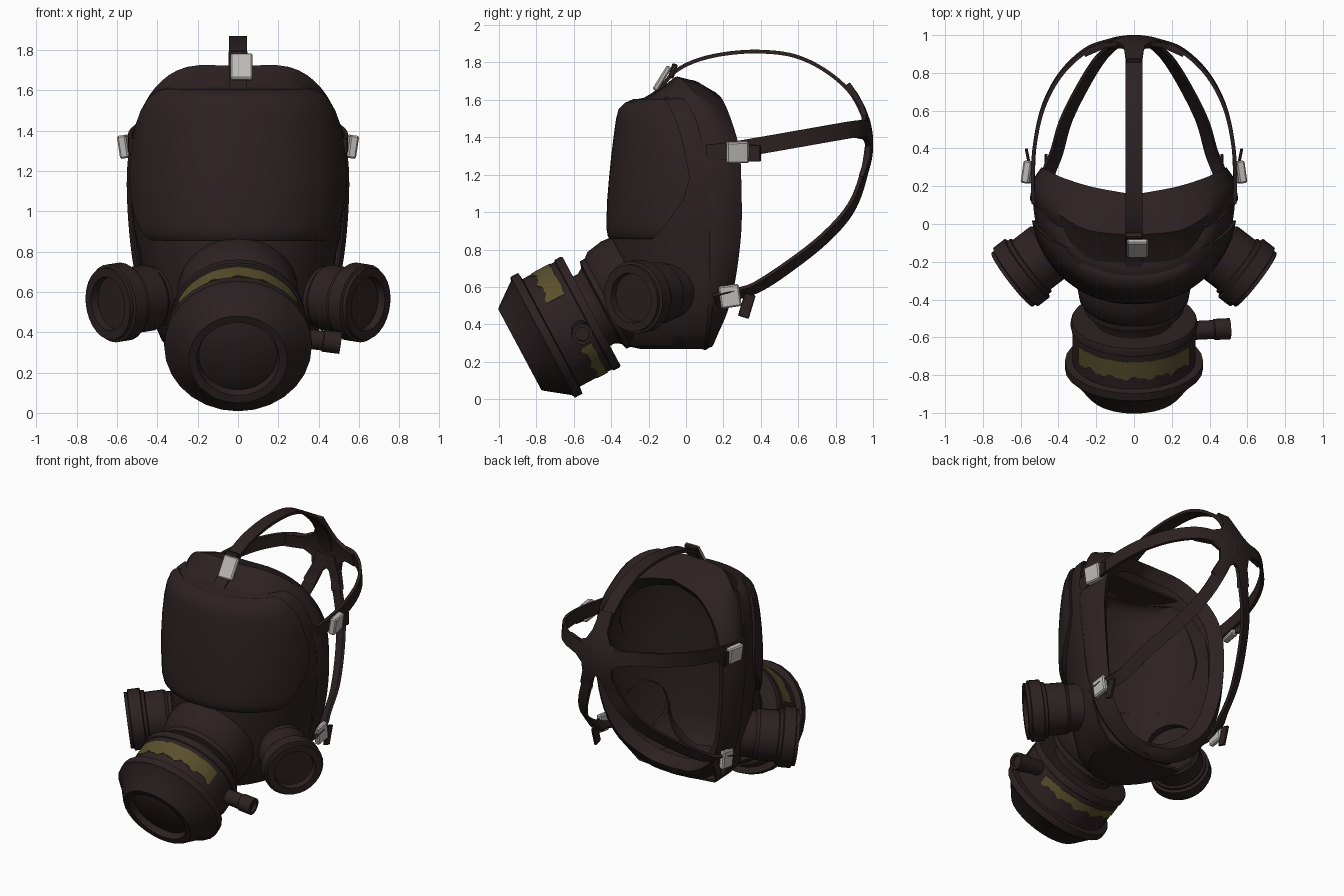
import bpy, bmesh, math
from mathutils import Vector, Matrix

if "Cube" in bpy.data.objects:
    bpy.data.objects.remove(bpy.data.objects["Cube"])


def material(name, rgb):
    m = bpy.data.materials.new(name)
    m.diffuse_color = (*rgb, 1)
    m.use_nodes = True
    m.node_tree.nodes["Principled BSDF"].inputs["Base Color"].default_value = m.diffuse_color
    return m


RUBBER = material("dark brown rubber", (0.026, 0.0152, 0.0155))
YELLOW = material("worn yellow", (0.10, 0.08, 0.025))
STEEL = material("buckle steel", (0.50, 0.48, 0.465))


def finish(name, bm, mat, thick=0, angle=35, bevel=0):
    bmesh.ops.recalc_face_normals(bm, faces=bm.faces)
    me = bpy.data.meshes.new(name)
    bm.to_mesh(me)
    bm.free()
    me.materials.append(mat)
    ob = bpy.data.objects.new(name, me)
    bpy.context.collection.objects.link(ob)
    bpy.ops.object.select_all(action="DESELECT")
    ob.select_set(True)
    bpy.context.view_layer.objects.active = ob
    if thick:
        s = ob.modifiers.new("thickness", "SOLIDIFY")
        s.thickness, s.offset = thick, 0
        bpy.ops.object.modifier_apply(modifier=s.name)
    if bevel:
        b = ob.modifiers.new("bevel", "BEVEL")
        b.width = bevel
        bpy.ops.object.modifier_apply(modifier=b.name)
    bpy.ops.object.shade_smooth_by_angle(angle=math.radians(angle))
    return ob


def loft(name, rows, mat, closed=False, caps=(), **kw):
    bm = bmesh.new()
    vs = [[bm.verts.new(p) for p in r] for r in rows]
    n = len(rows[0])
    for a, b in zip(vs, vs[1:]):
        for i in range(n if closed else n - 1):
            j = (i + 1) % n
            bm.faces.new((a[i], a[j], b[j], b[i]))
    for end in caps:
        bm.faces.new(vs[end])
    return finish(name, bm, mat, **kw)


def curve(pts, steps=5):
    """Smooth path through the points."""
    p = [Vector(q) for q in pts]
    p = [2 * p[0] - p[1]] + p + [2 * p[-1] - p[-2]]
    out = []
    for a, b, c, d in zip(p, p[1:], p[2:], p[3:]):
        for k in range(steps):
            t = k / steps
            out.append(0.5 * (2 * b + (c - a) * t + (2 * a - 5 * b + 4 * c - d) * t * t
                              + (3 * b - a - 3 * c + d) * t ** 3))
    return out + [p[-2]]


def lathe(name, profile, origin, axis, mat=RUBBER, n=28, caps=(-1,)):
    """Revolve (radius, distance) pairs around an axis."""
    rot = Vector(axis).to_track_quat("Z", "Y")
    rows = [[Vector(origin) + rot @ Vector((r * math.cos(6.28319 * i / n), r * math.sin(6.28319 * i / n), d))
             for i in range(n)] for r, d in profile]
    return loft(name, rows, mat, closed=True, caps=caps)


def arc(z, w, f, b, e=1.0, limit=9, n=36):
    """Horizontal slice of the face shell, cut off behind y = limit."""
    s = max(0.0, min(1.0, (limit - b) / (f - b)))
    t0 = math.asin(s ** (1 / e))
    out = []
    for i in range(n + 1):
        t = t0 + (math.pi - 2 * t0) * i / n
        c = math.cos(t)
        out.append((math.copysign(abs(c) ** e, c) * w, b + (f - b) * max(0, math.sin(t)) ** e, z))
    return out


# Face shell, open at the back: z, half width, front y, back y
body = [(.275, .17, -.24, .09), (.29, .29, -.31, .10), (.36, .37, -.36, .11), (.50, .43, -.37, .12),
        (.66, .465, -.39, .13), (.80, .48, -.395, .13), (.90, .505, -.39, .13), (1.05, .52, -.385, .12),
        (1.2, .525, -.375, .11), (1.36, .51, -.355, .09), (1.48, .48, -.34, .06), (1.56, .44, -.315, .02),
        (1.595, .40, -.27, -.01), (1.605, .35, -.22, -.02)]
loft("face_shell", [arc(*r) for r in body], RUBBER, caps=(0, -1), thick=.015)

# Raised visor: z, half width, front y, back y, rear limit
visor = [(.86, .485, -.375, .13, -.20), (.855, .515, -.405, .13, -.18), (.87, .53, -.418, .13, -.165),
         (.91, .54, -.425, .13, -.13), (.97, .546, -.425, .13, -.08), (1.07, .548, -.421, .12, -.01),
         (1.18, .547, -.412, .11, .02), (1.3, .54, -.40, .10, .0), (1.42, .522, -.385, .08, -.03),
         (1.50, .495, -.374, .05, -.055), (1.55, .468, -.36, .03, -.08), (1.585, .435, -.325, .01, -.10),
         (1.605, .40, -.28, -.01, -.12), (1.59, .37, -.24, -.01, -.12)]
rows = []
for z, w, f, b, lim in visor:
    r = arc(z, w, f, b, .95, lim)
    tuck = [(x * .92, y - .005, z) for x, y, z in (r[0], r[-1])]
    rows.append(tuck[:1] + r + tuck[1:])
loft("visor", rows, RUBBER, angle=50)

# Sealing flange: front edge, crest and rear edge, top centre to bottom centre
front = [(0, -.22, 1.6), (.25, -.18, 1.6), (.40, -.04, 1.56), (.49, .06, 1.4), (.528, .1, 1.2),
         (.515, .125, .9), (.475, .125, .65), (.385, .115, .45), (.2, .1, .31), (0, .08, .275)]
crest = [(0, -.06, 1.715), (.25, -.03, 1.71), (.405, .06, 1.61), (.505, .12, 1.42), (.54, .15, 1.2),
         (.53, .17, .9), (.49, .17, .65), (.395, .15, .45), (.2, .13, .31), (0, .12, .28)]
rear = [(0, .15, 1.64), (.22, .19, 1.6), (.38, .24, 1.48), (.46, .28, 1.33), (.49, .29, 1.15),
        (.48, .29, .9), (.43, .26, .65), (.34, .22, .48), (.17, .17, .36), (0, .15, .33)]
lip = [(x * .87, y - .06, .95 + (z - .95) * .91) for x, y, z in rear]


def ring(half):
    h = curve(half, 4)
    return h + [Vector((-p.x, p.y, p.z)) for p in reversed(h[1:-1])]


F, C, R, L = (ring(h) for h in (front, crest, rear, lip))
shoulder = [f * .4 + c * .6 + (c - Vector((0, c.y, .95))).normalized() * (.01 if c.z < 1.3 else -.008)
            for f, c in zip(F, C)]
mid = [c * .5 + r * .5 + (c - Vector((0, c.y, .95))).normalized() * .02 for c, r in zip(C, R)]
loft("sealing_flange", [F, shoulder, C, mid, R, L], RUBBER, closed=True, thick=.012, angle=50)

# Main canister and the snout that carries it
AX = Vector((0, -.88, -.47)).normalized()
BASE = Vector((0, -.505, .47))
lathe("snout", [(.30, -.28), (.305, -.22), (.29, -.13), (.265, -.10), (.265, -.07), (.23, -.06),
                (.21, -.03), (.21, .01)], BASE, AX, caps=())
lathe("canister", [(.30, 0), (.33, .0), (.335, .012), (.335, .045), (.326, .05), (.326, .245), (.366, .25), (.366, .295),
                   (.345, .305), (.255, .425), (.245, .435), (.205, .432), (.195, .39),
                   (.14, .41), (.07, .42), (.01, .422)], BASE, AX, caps=(0, -1))
lathe("canister_port", [(.05, 0), (.05, .13), (.056, .135), (.056, .22), (.038, .22), (.038, .2)],
      (.29, -.565, .375), (1, .05, -.13), n=14)

# Worn yellow band on the canister, top and bottom
UP = Vector((0, -.47, .88)).normalized()
for name, sgn, d0, d1 in (("upper_band", 1, .08, .18), ("lower_band", -1, .08, .135)):
    rows = []
    for k in range(43):
        a = math.radians(-63 + 126 * k / 42)
        out = UP * sgn * math.cos(a) + Vector((math.sin(a), 0, 0))
        wave = .010 * math.sin(k * .8) + .006 * math.sin(k * 1.7 + 1)
        rows.append([BASE + out * .3285 + AX * d for d in (d0 + wave * .2, d1 + wave)])
    loft(name, rows, YELLOW, thick=.004)

# Side filters
for s, side in ((1, "right"), (-1, "left")):
    lathe(side + "_filter", [(.15, -.36), (.15, -.27), (.165, -.25), (.165, -.13), (.178, -.125), (.178, -.105),
                             (.195, -.10), (.195, -.025), (.18, -.02), (.18, 0), (.135, 0), (.13, -.04), (.05, -.04)],
          (.645 * s, -.295, .54), (.78 * s, -.6, -.12))

HEAD = Vector((0, .35, 1.1))


def strap(name, pts, width=.08, thick=.02, head=HEAD):
    """Flat band along a path, facing away from the head."""
    path = curve(pts, 6)
    rows = []
    for i, p in enumerate(path):
        t = (path[min(i + 1, len(path) - 1)] - path[max(i - 1, 0)]).normalized()
        w = t.cross(p - head).normalized()
        h = w.cross(t) * thick / 2
        w *= width / 2
        rows.append([p - w - h, p + w - h, p + w + h, p - w + h])
    loft(name, rows, RUBBER, closed=True, caps=(0, -1))


def box(name, loc, size, xdir, up, mat, bevel=.008):
    """Box with its long side along up and its flat side turned across xdir."""
    z = Vector(up).normalized()
    y = z.cross(Vector(xdir)).normalized()
    x = y.cross(z)
    m = Matrix((x, y, z)).transposed().to_4x4()
    m.translation = loc
    bm = bmesh.new()
    bmesh.ops.create_cube(bm, size=1, matrix=m @ Matrix.Diagonal((*size, 1)))
    finish(name, bm, mat, bevel=bevel)


# Head straps
strap("top_strap", [(0, -.24, 1.59), (0, -.15, 1.65), (0, -.06, 1.75), (0, .06, 1.812), (0, .22, 1.848), (0, .4, 1.858),
                    (0, .58, 1.835), (0, .74, 1.76), (0, .87, 1.65), (0, .94, 1.53), (0, .975, 1.42)], .09)
for s, side in ((1, "right"), (-1, "left")):
    strap(side + "_side_strap", [(s * .53, .11, 1.315), (s * .535, .24, 1.33), (s * .525, .42, 1.36), (s * .48, .62, 1.395),
                                 (s * .39, .79, 1.425), (s * .26, .915, 1.445), (s * .13, .965, 1.44), (0, .98, 1.42)],
          .09, head=Vector((0, .35, 1.36)))
    strap(side + "_lower_strap", [(s * .46, .15, .53), (s * .455, .26, .56), (s * .41, .38, .60), (s * .36, .55, .71),
                                  (s * .265, .74, .86), (s * .175, .88, 1.02), (s * .095, .95, 1.2), (s * .03, .98, 1.38)], .08)
    # Loose strap ends
    box(side + "_side_tail", (s * .56, .345, 1.315), (.016, .11, .09), (s, -.2, 0), (0, 0, 1), RUBBER, .004)
    box(side + "_lower_tail", (s * .465, .325, .50), (.016, .06, .13), (s, 0, 0), (0, .3, 1), RUBBER, .004)
    # Side and lower buckles
    box(side + "_side_buckle", (s * .563, .275, 1.32), (.045, .12, .115), (s, .15, -.15), (s * .15, 0, 1), STEEL)
    box(side + "_lower_buckle", (s * .475, .235, .55), (.035, .11, .12), (s, 0, 0), (0, -.15, 1), STEEL)

box("top_buckle", (.018, -.128, 1.715), (.11, .03, .15), (1, 0, 0), (0, .5, .8), STEEL)
box("top_tail", (.0, -.07, 1.755), (.095, .03, .08), (1, 0, 0), (0, .3, .9), RUBBER, .006)

# Rear plate where the straps meet: arms along the straps with rounded webs between
arms = [90, 175, 246, 294, 5]
outline = []
for i, a in enumerate(arms):
    nxt = arms[(i + 1) % 5] + (360 if arms[(i + 1) % 5] < a else 0)
    a0, a1, h = math.radians(a), math.radians(nxt), math.radians((a + nxt) / 2)
    near = .45 * (h - a0)
    outline += [(.27, a0 - .16), (.27, a0 + .16), (.165, a0 + near), (.13, h), (.165, a1 - near)]


def on_head(x, z):
    return (x, .988 - 1.1 * x * x - (1.2 if z > 1.37 else .9) * (z - 1.37) ** 2, z)


loft("rear_plate", [[on_head(k * r * math.cos(a), 1.42 + k * r * math.sin(a)) for r, a in outline]
                    for k in (.02, .25, .5, .75, 1)], RUBBER, closed=True, caps=(0,), thick=.026)
